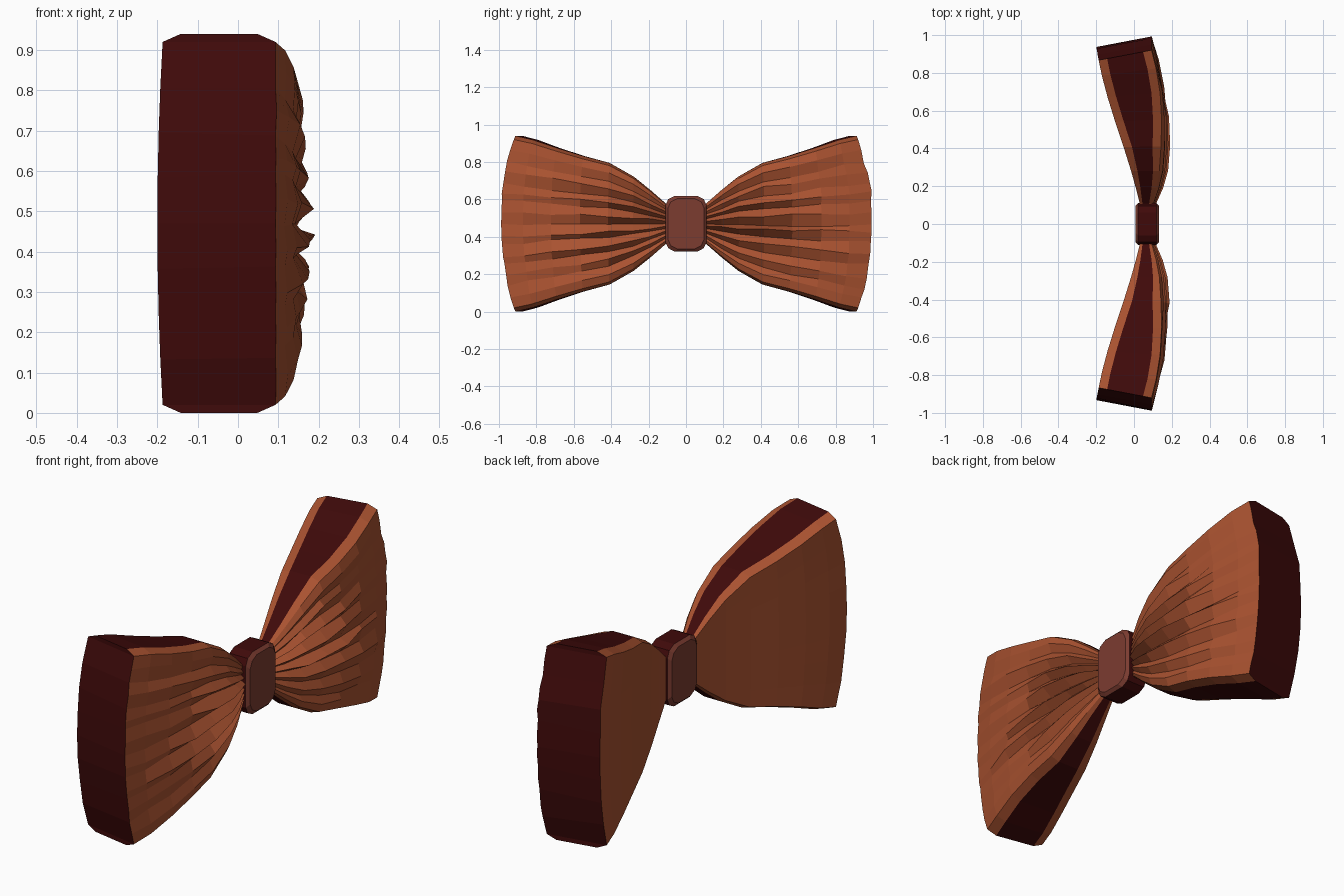
import bpy, bmesh, random

if "Cube" in bpy.data.objects:
    bpy.data.objects.remove(bpy.data.objects["Cube"])


def material(name, rgb):
    m = bpy.data.materials.new(name)
    m.diffuse_color = (*rgb, 1)
    m.use_nodes = True
    m.node_tree.nodes["Principled BSDF"].inputs["Base Color"].default_value = m.diffuse_color
    return m


CLOTH = material("orange_cloth", (0.40, 0.085, 0.03))
EDGE = material("dark_red_edge", (0.05, 0.003, 0.003))
KNOT = material("knot_cloth", (0.20, 0.045, 0.03))
MID = 0.47

# wing stations: y, half height, front valley x, pleat depth, back x
STATIONS = [
    (0.05, 0.09, 0.085, 0.015, 0.045),
    (0.11, 0.11, 0.095, 0.025, 0.030),
    (0.19, 0.18, 0.117, 0.040, 0.010),
    (0.28, 0.252, 0.134, 0.050, -0.015),
    (0.41, 0.325, 0.143, 0.052, -0.055),
    (0.55, 0.362, 0.146, 0.042, -0.100),
    (0.69, 0.405, 0.138, 0.035, -0.140),
    (0.82, 0.448, 0.117, 0.022, -0.170),
    (0.92, 0.470, 0.093, 0.006, -0.187),
]
ROWS = 16


def make_object(name, bm, mats):
    bmesh.ops.recalc_face_normals(bm, faces=bm.faces)
    mesh = bpy.data.meshes.new(name)
    bm.to_mesh(mesh)
    bm.free()
    for m in mats:
        mesh.materials.append(m)
    ob = bpy.data.objects.new(name, mesh)
    bpy.context.collection.objects.link(ob)
    return ob


def loft(bm, rings, mat_of):
    n = len(rings[0])
    for k, (a, b) in enumerate(zip(rings, rings[1:])):
        for i in range(n):
            j = (i + 1) % n
            f = bm.faces.new((a[i], a[j], b[j], b[i]))
            f.material_index = mat_of(k, i)


# one pleated wing, side = +1 or -1 along y
def wing(name, side, seed):
    rng = random.Random(seed)
    bm = bmesh.new()
    rings = []
    # each fold has its own strength, sideways drift and length
    depth = [rng.uniform(0.75, 1.1) for _ in range(ROWS + 1)]
    drift = [rng.uniform(-0.03, 0.03) for _ in range(ROWS + 1)]
    reach = [rng.uniform(0.45, 1.0) for _ in range(ROWS + 1)]
    end_y = [rng.uniform(-0.012, 0.006) for _ in range(5)]
    for y0, h, xf, amp, xb in STATIONS:
        cut = 0.045 * min(1, (xf - xb) / 0.2)
        hi = h - 0.02 * h / 0.47
        s = (y0 / 0.92) ** 3
        pts = []
        # pleated front, bottom to top
        for r in range(ROWS + 1):
            v = -1 + 2 * r / ROWS
            x, vz = xf, v
            if 0 < r < ROWS:
                fold = amp * depth[r] * (1 - 0.75 * abs(v))
                if y0 > reach[r]:
                    fold *= 0.35
                x += fold if r % 2 else -0.1 * fold
                if 1 < r < ROWS - 1 and y0 > 0.15:
                    vz += drift[r] + rng.uniform(-0.02, 0.02)
            pts.append((x, vz * hi, v))
        # top edge, plain back, bottom edge
        pts += [(xf - cut, h, 1), (xb + cut, h, 1)]
        for r in range(9):
            v = 1 - r / 4
            pts.append((xb - 0.013 * s * (1 - v * v), v * hi, v))
        pts += [(xb + cut, -h, -1), (xf - cut, -h, -1)]
        ring = []
        for x, z, v in pts:
            wave = end_y[round((v + 1) * 2)] * (1 - v * v)
            y = y0 + s * (0.078 * (1 - v * v) + 0.19 * (x - 0.09) + wave)
            ring.append(bm.verts.new((x, side * y, MID + z)))
        rings.append(ring)
    n = len(rings[0])
    dark = {ROWS + 1, n - 2}
    loft(bm, rings, lambda k, i: int(i in dark))
    bm.faces.new(rings[0])
    # end cap: strips running from the front edge to the back edge
    e = rings[-1]
    b0 = ROWS + 3
    caps = [(e[ROWS], e[ROWS + 1], e[ROWS + 2], e[b0]),
            (e[0], e[n - 1], e[n - 2], e[n - 3])]
    for r in range(8):
        caps.append((e[2 * r], e[2 * r + 1], e[2 * r + 2],
                     e[b0 + 7 - r], e[b0 + 8 - r]))
    for c in caps:
        bm.faces.new(c).material_index = 1
    return make_object(name, bm, [CLOTH, EDGE])


wing("right_wing", 1, 4)
wing("left_wing", -1, 9)

# centre knot: rounded band with lightly bevelled front and back
bm = bmesh.new()
rings = []
for x, inset in ((0.008, 0.014), (0.022, 0.0), (0.118, 0.0), (0.132, 0.014)):
    a, b = 0.11 - inset, 0.149 - inset
    corner = [(a, b - 0.05), (a - 0.015, b - 0.018), (a - 0.05, b)]
    top = corner + [(-y, z) for y, z in reversed(corner)]
    outline = top + [(-y, -z) for y, z in top]
    rings.append([bm.verts.new((x, y, MID + z)) for y, z in outline])
loft(bm, rings, lambda k, i: int(k == 1))
bm.faces.new(rings[0])
bm.faces.new(rings[-1])
make_object("centre_knot", bm, [KNOT, EDGE])
